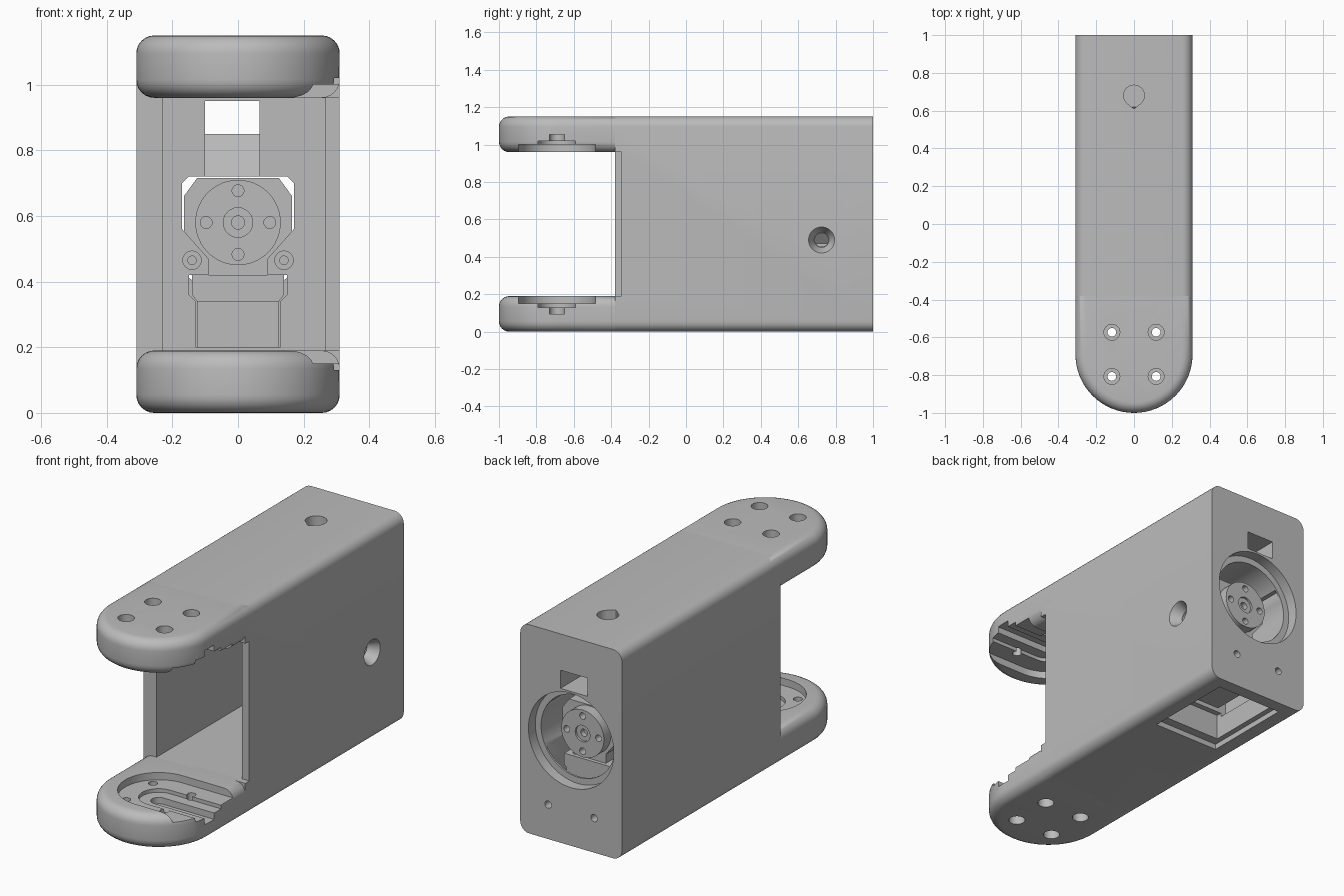
import bpy, bmesh, math
from mathutils import Vector

if "Cube" in bpy.data.objects:
    bpy.data.objects.remove(bpy.data.objects["Cube"])

grey = bpy.data.materials.new("plain grey")
grey.use_nodes = True
grey.diffuse_color = (0.5, 0.5, 0.5, 1)
grey.node_tree.nodes["Principled BSDF"].inputs["Base Color"].default_value = (0.5, 0.5, 0.5, 1)

AXES = {"x": lambda u, v, w: (w, u, v),
        "y": lambda u, v, w: (u, w, v),
        "z": lambda u, v, w: (u, v, w)}
HEIGHT, HALF, PIVOT, ROUND = 1.15, 0.31, -0.69, 0.055
HUB = 0.58


def prism(name, pts, axis, lo, hi, bevel=None, top_scale=1):
    """Extrude a 2D outline along an axis; bevel picks the edges to round."""
    bm = bmesh.new()
    place = AXES[axis]
    mid = sum((Vector(p) for p in pts), Vector((0, 0))) / len(pts)
    a = [bm.verts.new(place(u, v, lo)) for u, v in pts]
    b = [bm.verts.new(place(*(mid + (Vector(p) - mid) * top_scale), hi)) for p in pts]
    bm.faces.new(a)
    bm.faces.new(b)
    for i in range(len(pts)):
        j = (i + 1) % len(pts)
        bm.faces.new((a[i], a[j], b[j], b[i]))
    bmesh.ops.recalc_face_normals(bm, faces=bm.faces)
    if bevel:
        edges = [e for e in bm.edges if bevel(e.verts[0].co - e.verts[1].co)]
        bmesh.ops.bevel(bm, geom=edges, offset=ROUND, segments=6,
                        profile=0.5, affect="EDGES")
    mesh = bpy.data.meshes.new(name)
    bm.to_mesh(mesh)
    bm.free()
    ob = bpy.data.objects.new(name, mesh)
    bpy.context.collection.objects.link(ob)
    mesh.materials.append(grey)
    return ob


def rect(u0, u1, v0, v1):
    return [(u0, v0), (u1, v0), (u1, v1), (u0, v1)]


def circle(u, v, r, n=40):
    return [(u + r * math.cos(2 * math.pi * i / n), v + r * math.sin(2 * math.pi * i / n))
            for i in range(n)]


def half_round(r, start, n=32):
    """Semicircle about the pivot, starting at the given angle."""
    return [(r * math.cos(start + math.pi * i / n), PIVOT + r * math.sin(start + math.pi * i / n))
            for i in range(n + 1)]


def mirrored(half):
    """Close a +x half outline with its mirror image."""
    return half + [(-u, v) for u, v in reversed(half)]


def cut(ob, *args, **kw):
    """Subtract a prism from an object."""
    tool = prism("cutter", *args, **kw)
    tool.hide_render = True
    mod = ob.modifiers.new("cut", "BOOLEAN")
    mod.operation, mod.solver, mod.object = "DIFFERENCE", "EXACT", tool
    bpy.context.view_layer.objects.active = ob
    bpy.ops.object.modifier_apply(modifier=mod.name)
    bpy.data.objects.remove(tool)


def finish(ob):
    bpy.ops.object.select_all(action="DESELECT")
    ob.select_set(True)
    bpy.context.view_layer.objects.active = ob
    bpy.ops.object.shade_smooth_by_angle(angle=math.radians(32))


# Housing: rounded box, open at the front
body = prism("housing", rect(-HALF, HALF, 0, HEIGHT), "y", -0.38, 1,
             bevel=lambda d: abs(d.y) > 1)
cut(body, rect(-0.23, 0.265, 0.19, 0.96), "y", -1, 0.45)
cut(body, rect(0.2, 0.5, 0.19, 0.96), "y", -1, -0.345)

# Motor chamber with the shaped front window
cut(body, rect(-0.2, 0.2, 0.15, 0.72), "y", 0.5, 0.93)
window = mirrored([(0.13, 0.2), (0.13, 0.34), (0.15, 0.36), (0.15, 0.42), (0.09, 0.42),
                   (0.09, 0.47), (0.17, 0.56), (0.17, 0.7), (0.15, 0.72)])
cut(body, window, "y", 0.4, 0.52)

# Round rear opening in two steps, and the cable slot above it
cut(body, circle(0, HUB, 0.26, 64), "y", 0.94, 1.1)
cut(body, circle(0, HUB, 0.225, 64), "y", 0.62, 1.1)
cut(body, [(0.3, 0.72), (0.5, 0.72), (0.62, 0.85), (1.1, 0.85), (1.1, 0.95), (0.3, 0.95)],
    "x", -0.1, 0.065)

# Stepped hatch underneath
cut(body, rect(-0.2, 0.2, 0.42, 0.93), "z", -0.1, 0.03)
cut(body, rect(-0.17, 0.17, 0.47, 0.9), "z", -0.1, 0.17)

# Teardrop hole on top, countersunk hole on the side, small screw holes
drop = [(u, v if v > 0.63 else 0.61 + abs(u) * 0.75) for u, v in circle(0, 0.68, 0.055)]
cut(body, drop, "z", 0.9, 1.3)
cut(body, circle(0.725, 0.49, 0.036), "x", 0.15, 0.4)
cut(body, circle(0.725, 0.49, 0.04), "x", 0.25, 0.315, top_scale=1.8)
for s in (-1, 1):
    cut(body, circle(s * 0.14, 0.19, 0.02, 20), "y", 0.95, 1.1)
    cut(body, circle(s * 0.14, 0.465, 0.028, 24), "y", 0.4, 0.465)
    cut(body, circle(s * 0.14, 0.465, 0.013, 16), "y", 0.4, 0.49)
finish(body)

# Two rounded arms with stepped pockets that run out on the left side
for name, flip in (("lower_arm", False), ("upper_arm", True)):
    def span(lo, hi):
        return (HEIGHT - hi, HEIGHT - lo) if flip else (lo, hi)
    outline = half_round(HALF, math.pi) + [(HALF, -0.3), (-HALF, -0.3)]
    arm = prism(name, outline, "z", *span(0, 0.19), bevel=lambda d: abs(d.z) < 0.01)
    for r, floor in ((0.205, 0.15), (0.1, 0.13), (0.04, 0.095)):
        pocket = half_round(r, math.pi / 2) + [(0.5, PIVOT - r), (0.5, PIVOT + r)]
        cut(arm, pocket, "z", *span(floor, 0.3))
    for sx in (-1, 1):
        for sy in (-1, 1):
            x, y = sx * 0.117, PIVOT + sy * 0.117
            cut(arm, circle(x, y, 0.023, 24), "z", *span(-0.1, 0.3))
            cut(arm, circle(x, y, 0.042, 24), "z", *span(-0.1, 0.07))
    finish(arm)

# Motor case and its lower blocks
case = mirrored([(0.1, 0.4), (0.1, 0.47), (0.165, 0.55), (0.165, 0.66), (0.125, 0.715)])
prism("motor_case", case, "y", 0.55, 0.84)
prism("motor_collar", mirrored([(0.125, 0.34), (0.14, 0.36), (0.14, 0.42)]), "y", 0.48, 0.86)
prism("motor_base", rect(-0.125, 0.125, 0.17, 0.35), "y", 0.53, 0.86)

# Output discs at both ends of the motor, with five holes each
for name, inner, outer in (("front_disc", 0.56, 0.46), ("rear_disc", 0.83, 0.9)):
    s = 1 if outer > inner else -1
    disc = prism(name, circle(0, HUB, 0.13, 48), "y", *sorted((inner, outer)))
    spots = [(0, 0, 0.045, 0.012), (0, 0, 0.02, 0.04)]
    spots += [(0.097 * math.cos(k * math.pi / 2), 0.097 * math.sin(k * math.pi / 2), 0.018, 0.04)
              for k in range(4)]
    for x, z, r, depth in spots:
        cut(disc, circle(x, HUB + z, r, 24), "y", *sorted((outer - s * depth, outer + s * 0.05)))
    finish(disc)
